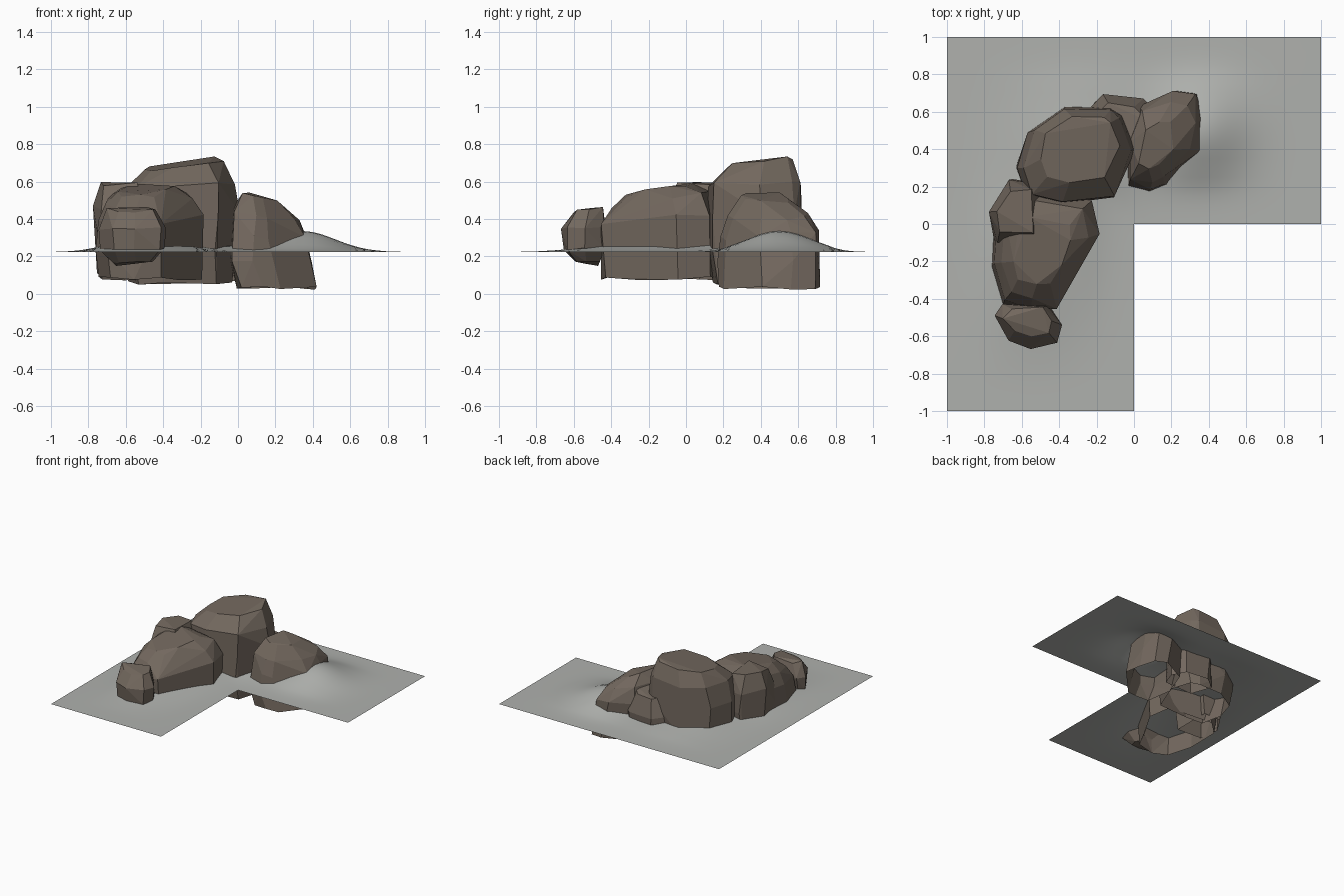
import bpy, bmesh, math, random
from mathutils import Vector

if "Cube" in bpy.data.objects:
    bpy.data.objects.remove(bpy.data.objects["Cube"])

random.seed(4)


def material(name, rgb):
    m = bpy.data.materials.new(name)
    m.diffuse_color = (*rgb, 1)
    m.use_nodes = True
    m.node_tree.nodes["Principled BSDF"].inputs["Base Color"].default_value = m.diffuse_color
    return m


STONE = material("brown stone", (0.17, 0.138, 0.112))
EARTH = material("grey ground", (0.43, 0.44, 0.42))


def finish(name, bm, mat, smooth=False):
    me = bpy.data.meshes.new(name)
    bm.to_mesh(me)
    bm.free()
    me.materials.append(mat)
    for p in me.polygons:
        p.use_smooth = smooth
    ob = bpy.data.objects.new(name, me)
    bpy.context.collection.objects.link(ob)
    return ob


def rock(name, outline, levels, open_below=True, jitter=0.012):
    """Faceted boulder: hull of a plan outline repeated at several levels.
    Each level is (scale, z, slope x, slope y, shift x, shift y)."""
    cx = sum(p[0] for p in outline) / len(outline)
    cy = sum(p[1] for p in outline) / len(outline)
    bm = bmesh.new()
    for s, z, sx, sy, dx, dy in levels:
        for x, y in outline:
            px, py = (x - cx) * s, (y - cy) * s
            j = [random.uniform(-jitter, jitter) for _ in range(3)]
            bm.verts.new((cx + dx + px + j[0], cy + dy + py + j[1],
                          max(0.0, z + sx * px + sy * py + j[2])))
    res = bmesh.ops.convex_hull(bm, input=bm.verts[:])
    loose = [v for v in bm.verts if not v.link_faces]
    bmesh.ops.delete(bm, geom=loose, context='VERTS')
    bmesh.ops.recalc_face_normals(bm, faces=bm.faces[:])
    bmesh.ops.dissolve_limit(bm, angle_limit=math.radians(7),
                             verts=bm.verts[:], edges=bm.edges[:])
    if open_below:
        down = [f for f in bm.faces
                if f.normal.z < -0.8 and f.calc_center_median().z < 0.16]
        bmesh.ops.delete(bm, geom=down, context='FACES')
    return finish(name, bm, STONE)


# Ground: L-shaped sheet, swelling gently around the boulders
HUMPS = [(0.35, 0.5, 0.11, 0.17), (-0.3, 0.4, 0.05, 0.24),
         (-0.5, -0.1, 0.045, 0.22), (-0.55, -0.45, 0.02, 0.18)]
bm = bmesh.new()
bmesh.ops.create_grid(bm, x_segments=40, y_segments=40, size=1)
bmesh.ops.delete(bm, geom=[f for f in bm.faces if f.calc_center_median().x > 0
                           and f.calc_center_median().y < 0], context='FACES')
for v in bm.verts:
    x, y = v.co.x, v.co.y
    edge = min(1 - abs(x), 1 - abs(y), max(-x, y))
    fade = min(1, max(0, edge / 0.25))
    v.co.z = 0.224 + fade * sum(
        h * math.exp(-((x - a) ** 2 + (y - b) ** 2) / (2 * w * w))
        for a, b, h, w in HUMPS)
finish("ground", bm, EARTH, True)

# Right boulder
rock("right_boulder",
     [(-0.05, 0.42), (0.03, 0.63), (0.21, 0.71), (0.33, 0.69), (0.37, 0.57),
      (0.36, 0.4), (0.17, 0.21), (0.08, 0.17), (-0.04, 0.2)],
     [(1.0, 0.03, 0, 0, 0.05, 0), (1.02, 0.18, 0, 0, 0.01, 0),
      (0.98, 0.32, -0.05, 0.1, 0, 0), (0.8, 0.43, -0.2, 0.08, -0.01, 0),
      (0.45, 0.515, -0.3, -0.05, -0.04, -0.02)])

# Low boulder behind the join
rock("rear_boulder",
     [(-0.25, 0.6), (-0.17, 0.69), (0.04, 0.66), (0.12, 0.58), (0.05, 0.42),
      (-0.2, 0.42)],
     [(0.95, 0.06, 0, 0, 0, 0), (1.0, 0.3, 0, 0, 0, 0),
      (0.75, 0.45, 0, -0.1, 0, -0.02)])

# Tall middle boulder
rock("middle_boulder",
     [(-0.63, 0.3), (-0.57, 0.14), (-0.4, 0.11), (-0.11, 0.14), (0.0, 0.4),
      (-0.06, 0.57), (-0.13, 0.62), (-0.38, 0.63), (-0.56, 0.5)],
     [(0.88, 0.06, 0, 0, 0.01, 0), (0.97, 0.22, 0, 0, 0, 0),
      (1.0, 0.42, 0, 0, 0, 0), (0.93, 0.58, 0.05, 0, 0.01, 0),
      (0.68, 0.69, 0.11, 0.1, 0.02, 0.03)])

# Long left boulder
rock("left_boulder",
     [(-0.74, 0.08), (-0.62, 0.2), (-0.22, 0.13), (-0.19, -0.04),
      (-0.3, -0.25), (-0.42, -0.45), (-0.55, -0.46), (-0.7, -0.42),
      (-0.76, -0.22)],
     [(0.96, 0.08, 0, 0, 0, 0), (1.0, 0.24, 0, 0, 0, 0),
      (0.99, 0.4, 0, 0.1, 0, 0), (0.82, 0.49, 0, 0.17, 0, 0),
      (0.55, 0.555, 0, 0.17, 0, 0)])

# Narrow flank stone on the outer left
rock("flank_boulder",
     [(-0.77, 0.07), (-0.66, 0.23), (-0.5, 0.22), (-0.5, -0.1), (-0.74, -0.1)],
     [(0.95, 0.1, 0, 0, 0, 0), (1.0, 0.3, 0, 0, 0, 0), (1.0, 0.46, 0, 0, 0, 0),
      (0.7, 0.585, 0, 0, 0, 0)])

# Small front stone
rock("front_stone",
     [(-0.75, -0.5), (-0.7, -0.44), (-0.45, -0.43), (-0.39, -0.55),
      (-0.4, -0.63), (-0.55, -0.66), (-0.67, -0.62)],
     [(0.6, 0.16, 0, 0, 0, 0.02), (0.95, 0.24, 0, 0, 0, 0),
      (1.0, 0.35, 0, 0, 0, 0), (0.7, 0.45, 0, 0.05, 0, 0.02)],
     open_below=False)
